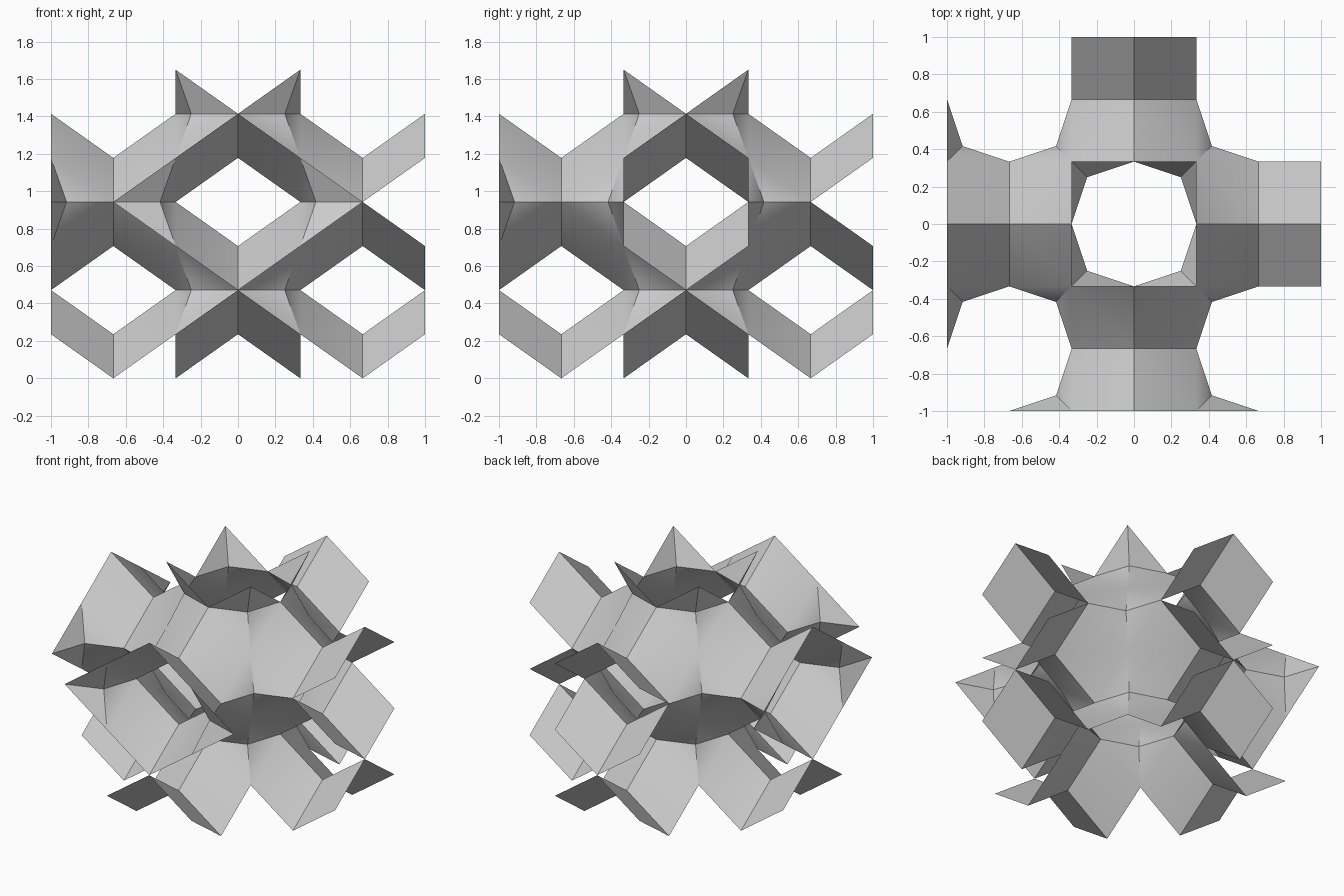
import bpy, bmesh, math
from mathutils import Vector

# Remove the default cube
cube = bpy.data.objects.get("Cube")
if cube:
    bpy.data.objects.remove(cube, do_unlink=True)

# Lattice steps: one step sideways, one step up
STEP = 1 / 3
RISE = STEP / math.sqrt(2)
NECK = 0.75          # corner inset of the octagonal necks
SIGNS = (-1, 1)

bm = bmesh.new()


def face(*points):
    bm.faces.new([bm.verts.new((x * STEP, y * STEP, z * RISE)) for x, y, z in points])


def saddle(cx, cy, z, up):
    """Four rhombi round a centre: two arms rise along 'up', two fall across it."""
    centre, rise = Vector((cx, cy, z)), Vector((0, 0, 1))
    across = Vector((up.y, up.x, 0))
    for a in SIGNS:
        for b in SIGNS:
            high, low = up * a + rise, across * b - rise
            face(centre, centre + high, centre + high + low, centre + low)


def collar(cx, cy, z, sx, sy):
    """A quarter of an octagonal neck, flaring above and below its rim."""
    rim = (cx + NECK * sx, cy + NECK * sy, z)
    for dz in SIGNS:
        tip = (cx + sx, cy + sy, z + dz)
        face(tip, (cx + sx, cy, z), rim)
        face(tip, rim, (cx, cy + sy, z))


# Saddles on four columns, alternating direction with height
X, Y = Vector((1, 0, 0)), Vector((0, 1, 0))
for z in (1, 3, 5):
    for s in SIGNS:
        saddle(2 * s, 0, z, Y if z == 3 else X)
        saddle(0, 2 * s, z, X if z == 3 else Y)

# Necks: two whole ones in the middle, partial ones at the four corners
for sx in SIGNS:
    for sy in SIGNS:
        for z in (2, 6):
            collar(0, 0, z, sx, sy)
        collar(2 * sx, 2 * sy, 4, -sx, -sy)
    collar(-2, 2 * sx, 4, -1, -sx)
    collar(2 * sx, -2, 4, -sx, -1)

# Weld the pieces into one sheet
bmesh.ops.remove_doubles(bm, verts=bm.verts[:], dist=0.001)
bmesh.ops.recalc_face_normals(bm, faces=bm.faces[:])
mesh = bpy.data.meshes.new("lattice_sheet")
bm.to_mesh(mesh)
bm.free()
sheet = bpy.data.objects.new("lattice_sheet", mesh)
bpy.context.collection.objects.link(sheet)

# Plain grey
grey = bpy.data.materials.new("light_grey")
grey.use_nodes = True
colour = (0.6, 0.6, 0.6, 1)
grey.diffuse_color = colour
grey.node_tree.nodes["Principled BSDF"].inputs["Base Color"].default_value = colour
mesh.materials.append(grey)

# Smooth the flares, keep the ridges sharp
bpy.ops.object.select_all(action="DESELECT")
sheet.select_set(True)
bpy.context.view_layer.objects.active = sheet
bpy.ops.object.shade_smooth_by_angle(angle=math.radians(40))
